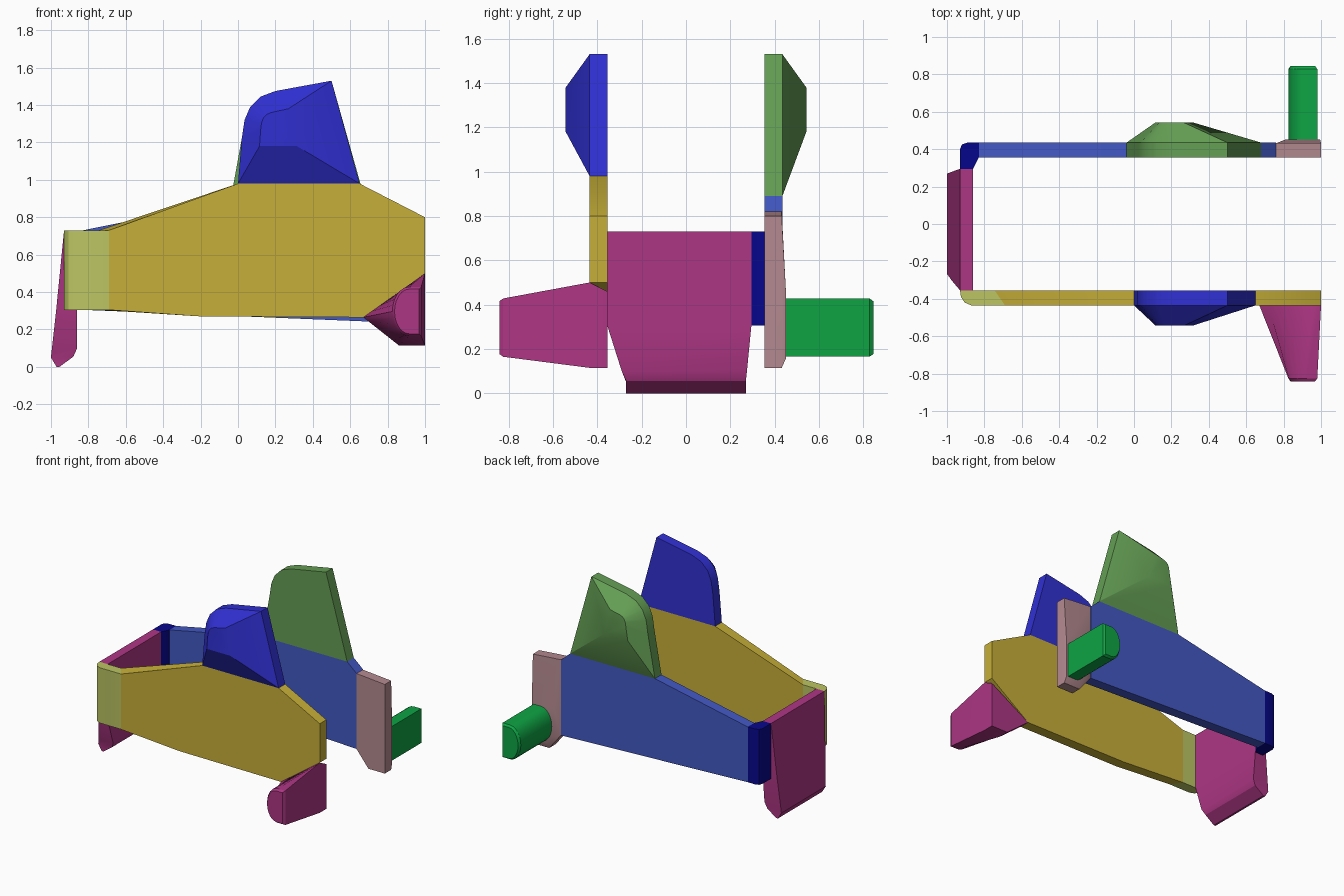
import bpy
import bmesh
from math import radians, cos, sin, pi

cube = bpy.data.objects.get("Cube")
if cube:
    bpy.data.objects.remove(cube, do_unlink=True)


def material(name, r, g, b):
    """Flat colour from display values 0-255, stored as linear."""
    rgba = [((c / 255 + 0.055) / 1.055) ** 2.4 for c in (r, g, b)] + [1.0]
    m = bpy.data.materials.new(name)
    m.use_nodes = True
    m.diffuse_color = rgba
    m.node_tree.nodes["Principled BSDF"].inputs["Base Color"].default_value = rgba
    return m


ochre = material("ochre yellow", 198, 175, 56)
lime = material("pale lime", 188, 197, 98)
magenta = material("magenta", 174, 54, 132)
royal = material("royal blue", 48, 48, 212)
steel = material("steel blue", 66, 88, 196)
navy = material("navy", 6, 6, 140)
leaf = material("leaf green", 100, 158, 84)
emerald = material("emerald", 14, 164, 68)
rose = material("dusty rose", 180, 138, 144)


def loft(name, mat, rings):
    """Skin a closed solid through rings of equal point count."""
    bm = bmesh.new()
    loops = [[bm.verts.new(p) for p in ring] for ring in rings]
    n = len(loops[0])
    for a, b in zip(loops, loops[1:]):
        for i in range(n):
            j = (i + 1) % n
            bm.faces.new((a[i], a[j], b[j], b[i]))
    bm.faces.new(loops[0])
    bm.faces.new(loops[-1])
    bmesh.ops.recalc_face_normals(bm, faces=bm.faces)
    me = bpy.data.meshes.new(name)
    bm.to_mesh(me)
    bm.free()
    me.materials.append(mat)
    ob = bpy.data.objects.new(name, me)
    bpy.context.collection.objects.link(ob)
    bpy.ops.object.select_all(action="DESELECT")
    ob.select_set(True)
    bpy.context.view_layer.objects.active = ob
    bpy.ops.object.shade_smooth_by_angle(angle=radians(28))
    return ob


def at_y(outline, y):
    return [(x, y, z) for x, z in outline]


def at_z(outline, z):
    return [(x, y, z) for x, y in outline]


def lerp(a, b, t):
    return tuple(p + (q - p) * t for p, q in zip(a, b))


INNER, OUTER = 0.355, 0.435   # wall thickness, both sides
LOW, RIM = 0.305, 0.73        # corner heights

# Front wall, with a slanted joint at its narrow end
front = [(-0.69, RIM), (0, 0.98), (0.65, 0.98), (1, 0.8), (1, 0.5),
         (0.67, 0.265), (-0.2, 0.27), (-0.69, LOW)]
front_in = [(-0.745, RIM)] + front[1:-1] + [(-0.745, LOW)]
loft("front_wall", ochre, [at_y(front, -OUTER), at_y(front_in, -INNER)])

# Back wall
back = [(-0.83, RIM), (-0.04, 0.89), (0.68, 0.89), (0.76, 0.82), (0.76, 0.24), (-0.83, LOW)]
loft("back_wall", steel, [at_y(back, INNER), at_y(back, OUTER)])

# Rounded corners beside the end plate
front_corner = [(-0.745, -INNER), (-0.93, -INNER), (-0.925, -0.39), (-0.905, -0.42),
                (-0.87, -OUTER), (-0.69, -OUTER)]
back_corner = [(-0.86, 0.295), (-0.93, 0.295), (-0.93, 0.4), (-0.92, 0.425),
               (-0.89, OUTER), (-0.83, OUTER), (-0.83, INNER)]
for name, mat, plan in (("front_corner", lime, front_corner), ("back_corner", navy, back_corner)):
    loft(name, mat, [at_z(plan, LOW), at_z(plan, RIM)])


# End plate: tapers and leans outward toward its rounded foot
def plate_ring(xo, zo, xi, zi, outer, inner):
    return [(xo, outer[0], zo), (xo, outer[1], zo), (xi, inner[1], zi), (xi, inner[0], zi)]


wide, foot = (-INNER, 0.295), (-0.27, 0.27)
loft("end_plate", magenta, [
    plate_ring(-0.93, RIM, -0.86, RIM, wide, wide),
    plate_ring(-0.972, LOW, -0.86, LOW, (-0.305, 0.28), wide),
    plate_ring(-0.998, 0.07, -0.86, 0.1, foot, (-0.29, 0.275)),
    plate_ring(-1.0, 0.05, -0.88, 0.055, foot, foot),
    plate_ring(-0.97, 0.0, -0.955, 0.0, foot, foot)])


# Upright fins with a swollen outer side
def fin(name, mat, side, x0, x1, z0):
    top = 1.53
    outline = [(x0, z0), (0.02, 1.22), (0.035, 1.32), (0.065, 1.39), (0.12, 1.445),
               (0.2, 1.475), (0.5, top), (x1, z0)]
    crown = [(0.115 + 0.2 * (x - x0) / (x1 - x0), 1.18 + 0.2 * (z - z0) / (top - z0))
             for x, z in outline]
    loft(name, mat, [at_y(outline, side * INNER), at_y(outline, side * OUTER),
                     at_y(crown, side * 0.543)])


fin("front_fin", royal, -1, 0.0, 0.65, 0.98)
fin("back_fin", leaf, 1, -0.04, 0.68, 0.89)


# Half-round peg section, flat toward +x
STEPS = 12


def peg_section(inset=0.0):
    x1, z0, z1, xc = 0.98 - inset, 0.165 + inset, 0.428 - inset, 0.915
    zc, rz, rx = (z0 + z1) / 2, (z1 - z0) / 2, 0.09 - inset
    arc = [(xc - rx * sin(pi * i / STEPS), zc + rz * cos(pi * i / STEPS)) for i in range(STEPS + 1)]
    return [(x1, z0), (x1, z1)] + arc


# Front lug: four-sided root blending into the peg section
def lug_root(rise):
    low_in, high, tip, low = (1, 0.115), (1, rise), (0.67, 0.265), (0.86, 0.115)
    h = STEPS // 2
    upper = [lerp(high, tip, (i + 1) / (h + 1)) for i in range(h)]
    lower = [lerp(tip, low, i / h) for i in range(h + 1)]
    return [low_in, high] + upper + lower


loft("front_lug", magenta, [
    at_y(lug_root(0.46), -INNER), at_y(lug_root(0.5), -OUTER),
    at_y(peg_section(), -0.825), at_y(peg_section(0.012), -0.842)])

# Back bracket and its straight peg
bracket = [(0.76, 0.82), (1, 0.8), (1, 0.115), (0.86, 0.115), (0.76, 0.24)]
boss = [(0.81, 0.44), (0.995, 0.44), (0.995, 0.16), (0.87, 0.16), (0.81, 0.22)]
loft("back_bracket", rose, [at_y(bracket, INNER), at_y(bracket, 0.432), at_y(boss, 0.452)])
loft("back_peg", emerald, [
    at_y(peg_section(), 0.44), at_y(peg_section(), 0.828), at_y(peg_section(0.012), 0.845)])
